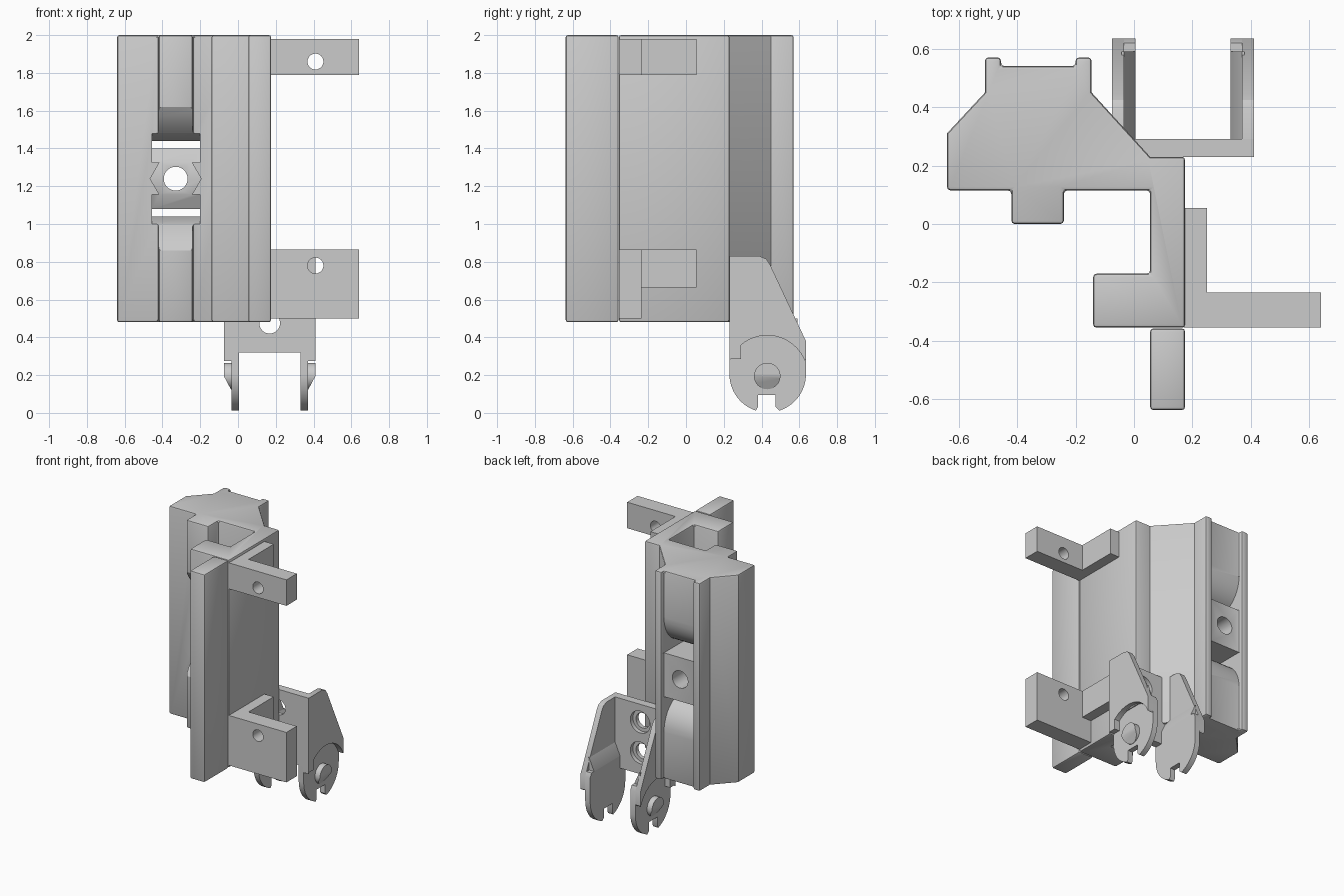
import bpy, bmesh
from math import cos, sin, radians
from mathutils import Vector

if "Cube" in bpy.data.objects:
    bpy.data.objects.remove(bpy.data.objects["Cube"])

grey = bpy.data.materials.new("plain_grey")
grey.use_nodes = True
COLOUR = (0.6, 0.6, 0.6, 1)
grey.diffuse_color = COLOUR
grey.node_tree.nodes["Principled BSDF"].inputs["Base Color"].default_value = COLOUR


def prism(name, points, axis, lo, hi):
    """Extrude a 2D outline along an axis; the outline uses the other two axes in order."""
    def place(p, d):
        c = list(p)
        c.insert("xyz".index(axis), d)
        return c
    bm = bmesh.new()
    face = bm.faces.new([bm.verts.new(place(p, lo)) for p in points])
    new = bmesh.ops.extrude_face_region(bm, geom=[face])["geom"]
    shift = Vector(place((0, 0), hi - lo))
    bmesh.ops.translate(bm, vec=shift, verts=[v for v in new if isinstance(v, bmesh.types.BMVert)])
    bmesh.ops.recalc_face_normals(bm, faces=bm.faces)
    mesh = bpy.data.meshes.new(name)
    bm.to_mesh(mesh)
    bm.free()
    mesh.materials.append(grey)
    obj = bpy.data.objects.new(name, mesh)
    bpy.context.collection.objects.link(obj)
    return obj


def arc(cx, cy, r, start, end, steps=24):
    angles = [radians(start + (end - start) * i / steps) for i in range(steps + 1)]
    return [(cx + r * cos(a), cy + r * sin(a)) for a in angles]


def circle(cx, cy, r, steps=32):
    return arc(cx, cy, r, 0, 360, steps)[:-1]


def rect(a, b, c, d):
    return [(a, c), (b, c), (b, d), (a, d)]


def finish(obj, cutters=(), bevel=0):
    """Bevel, cut and shade a part, then remove its cutters."""
    if bevel:
        m = obj.modifiers.new("edge", "BEVEL")
        m.width, m.segments, m.limit_method = bevel, 2, "ANGLE"
        m.angle_limit = radians(50)
    for c in cutters:
        c.hide_render = True
        m = obj.modifiers.new("cut", "BOOLEAN")
        m.operation, m.solver, m.object = "DIFFERENCE", "EXACT", c
    bpy.context.view_layer.update()
    graph = bpy.context.evaluated_depsgraph_get()
    mesh = bpy.data.meshes.new_from_object(obj.evaluated_get(graph))
    obj.modifiers.clear()
    obj.data = mesh
    for c in cutters:
        bpy.data.objects.remove(c)
    bpy.ops.object.select_all(action="DESELECT")
    obj.select_set(True)
    bpy.context.view_layer.objects.active = obj
    bpy.ops.object.shade_smooth_by_angle(angle=radians(30))


# Main body: one long extrusion with rib, ridges and hooked flange
BOTTOM, TOP, MID = 0.48, 2.0, 1.24
outline = [(-.64, .31), (-.51, .45), (-.51, .57), (-.455, .57), (-.455, .54), (-.2, .54),
           (-.2, .57), (-.145, .57), (-.145, .45), (.055, .23), (.175, .23), (.175, -.355),
           (-.14, -.355), (-.14, -.17), (.055, -.17), (.055, .115), (-.24, .115),
           (-.24, 0), (-.42, 0), (-.42, .115), (-.64, .115)]
body = prism("main_body", outline, "z", BOTTOM, TOP)

# Strap slots, mirrored above and below the clamping block
rear_curve = arc(.34, 1.66, .2, 0, -90, 10)
rear_curve = [(y, 1.66 + (z - 1.66) * 1.1) for y, z in rear_curve]
slot = ([(-.05, 1.325), (.2, 1.325), (.24, 1.4), (.62, 1.4), (.62, 1.66)] + rear_curve
        + [(.2, 1.44), (.115, 1.48), (.07, 1.52), (.03, 1.57), (0, 1.62), (-.05, 1.62)])
cutters = [prism("upper_slot", slot, "x", -.455, -.2),
           prism("lower_slot", [(y, 2 * MID - z) for y, z in slot], "x", -.455, -.2),
           prism("rib_gap", rect(-.455, -.2, 1.1, 1.38), "y", -.05, .115),
           prism("nut_pocket", circle(-.33, MID, .135, 6), "y", -.05, .2),
           prism("bolt_hole", circle(-.33, MID, .063), "y", -.1, .7)]
finish(body, cutters, .012)

# Front fin
fin = prism("front_fin", rect(.055, .175, -.637, -.357), "z", BOTTOM, TOP)
finish(fin, bevel=.012)

# Side brackets with a bolt hole each
for label, lo, arm_lo, hi, hole in (("upper", 1.79, 1.79, 1.98, 1.86),
                                    ("lower", .5, .665, .865, .78)):
    tab = prism(label + "_bracket_tab", rect(.17, .64, lo, hi), "y", -.355, -.235)
    finish(tab, [prism("hole", circle(.41, hole, .042), "y", -.5, 0)])
    finish(prism(label + "_bracket_arm", rect(.17, .25, -.236, .055), "z", arm_lo, hi))

# Hinge back plate with two countersunk screw holes
CENTRE = .1675
plate = prism("hinge_plate", [(-.075, .285), (-.035, .285), (-.035, .32), (.37, .32), (.37, .285),
                              (.41, .285), (.41, .83), (-.075, .83)], "y", .23, .29)
holes = []
for z in (.475, .7):
    holes.append(prism("screw_hole", circle(CENTRE, z, .055), "y", .1, .4))
    holes.append(prism("screw_head", circle(CENTRE, z, .08), "y", .26, .4))
finish(plate, holes)

# Hinge ears: outer cheek, inner hooked disc, sloped shoulder and pin on each side
cheek = ([(.23, .83), (.39, .83), (.425, .815), (.445, .785), (.635, .38), (.635, .285)]
         + arc(.43, .195, .215, 22, 158))
disc = (arc(.4325, .205, .2025, 180, 252) + [(.38, .03), (.38, .095), (.475, .095), (.475, .03)]
        + arc(.4325, .205, .2025, 288, 360) + [(.635, .38), (.62, .41), (.23, .41)])
for label, side in (("left", 1), ("right", -1)):
    def span(a, b):
        return sorted((CENTRE + side * a, CENTRE + side * b))
    finish(prism(label + "_ear_cheek", cheek, "x", *span(.2025, .2425)))
    finish(prism(label + "_ear_disc", disc, "x", *span(.1625, .2025)))
    shoulder = [(CENTRE + side * d, z) for d, z in ((.1625, .4), (.21, .4), (.21, .5), (.2025, .5),
                                                   (.1625, .41))]
    finish(prism(label + "_ear_shoulder", shoulder, "y", .28, .59))
    pin = prism(label + "_pin", circle(.43, .195, .07), "x", *span(.2, .2425))
    slope = [(CENTRE + side * d, z) for d, z in ((.2425, .195), (.2025, .12), (.2025, .05),
                                                (.3, .05), (.3, .195))]
    finish(pin, [prism("pin_slope", slope, "y", .3, .6)])
